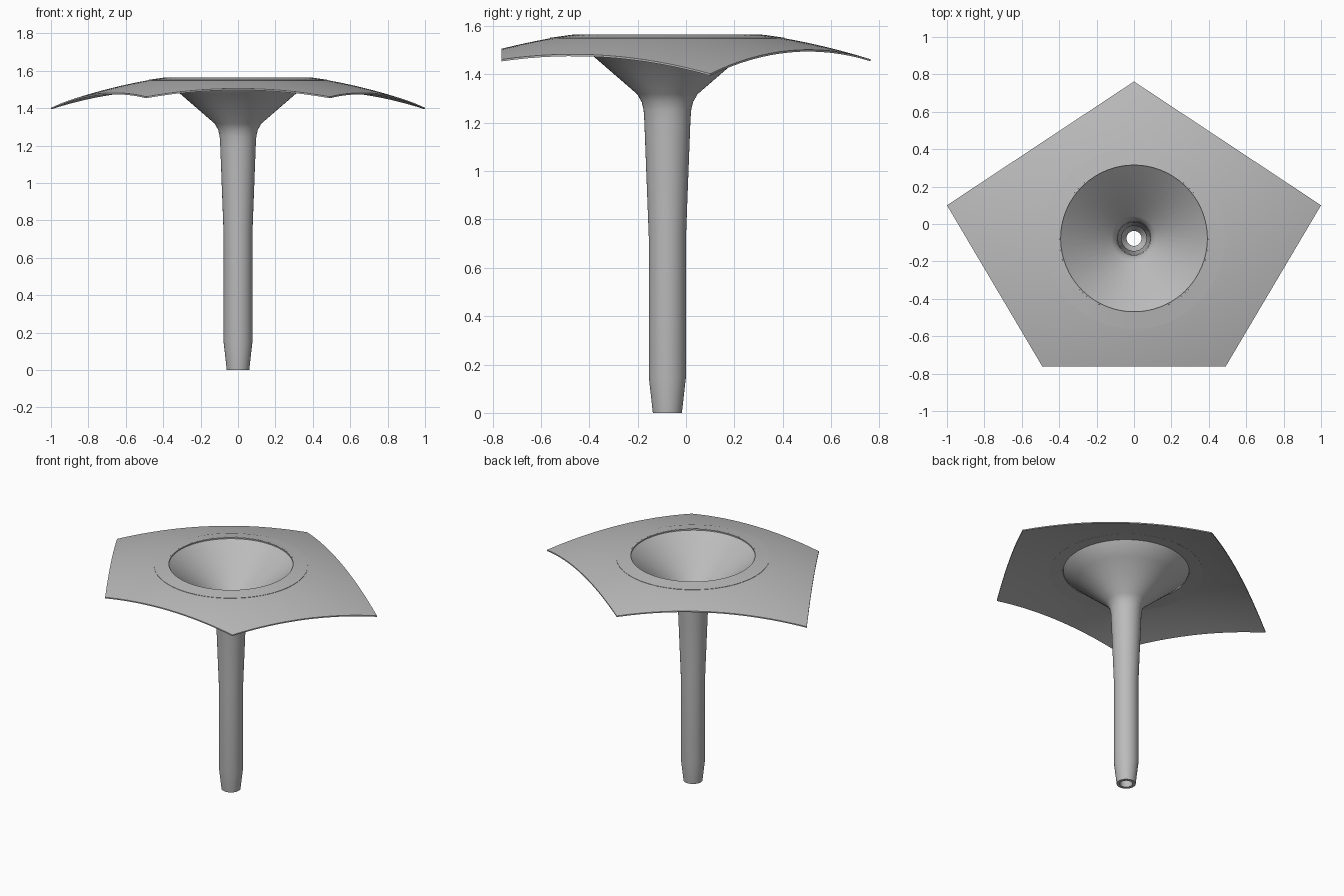
import bpy
import bmesh
from math import sin, cos, pi
from mathutils import Vector

cube = bpy.data.objects.get("Cube")
if cube:
    bpy.data.objects.remove(cube)

HUB = Vector((0, -0.077))      # axis of the funnel and stem
SEGMENTS = 48

grey = bpy.data.materials.new("plain grey")
grey.use_nodes = True
colour = (0.5, 0.5, 0.5, 1)
grey.diffuse_color = colour
grey.node_tree.nodes["Principled BSDF"].inputs["Base Color"].default_value = colour


def finish(name, bm):
    bmesh.ops.recalc_face_normals(bm, faces=bm.faces)
    mesh = bpy.data.meshes.new(name)
    bm.to_mesh(mesh)
    bm.free()
    mesh.materials.append(grey)
    obj = bpy.data.objects.new(name, mesh)
    bpy.context.collection.objects.link(obj)
    bpy.ops.object.select_all(action="DESELECT")
    obj.select_set(True)
    bpy.context.view_layer.objects.active = obj
    bpy.ops.object.shade_smooth_by_angle(angle=0.5)
    return obj


def skin(bm, rings):
    """Join a closed loop of rings with quads."""
    for a, b in zip(rings, rings[1:] + rings[:1]):
        n = len(a)
        for i in range(n):
            j = (i + 1) % n
            bm.faces.new((a[i], a[j], b[j], b[i]))


def lathe(name, profile):
    """Revolve a closed (radius, height) profile about the hub."""
    bm = bmesh.new()
    rings = []
    for r, z in profile:
        rings.append([bm.verts.new((HUB.x + r * cos(2 * pi * i / SEGMENTS),
                                    HUB.y + r * sin(2 * pi * i / SEGMENTS), z))
                      for i in range(SEGMENTS)])
    skin(bm, rings)
    return finish(name, bm)


# Hollow stem flaring into a funnel: outside going up, inside going down
outer = [(0.06, 0), (0.077, 0.15), (0.077, 0.73), (0.095, 1.2), (0.098, 1.25),
         (0.106, 1.285), (0.125, 1.318), (0.31, 1.478), (0.395, 1.55)]
inner = [(0.4, 1.562), (0.12, 1.325), (0.098, 1.3), (0.09, 1.27), (0.086, 1.2),
         (0.067, 0.73), (0.067, 0.16), (0.04, 0.12), (0.04, 0)]
lathe("funnel_and_stem", outer + inner)

# Low bevelled collar around the funnel mouth
lathe("funnel_collar", [(0.398, 1.55), (0.4, 1.563), (0.485, 1.551), (0.485, 1.54)])

# Thin domed five-sided canopy with a round opening
corners = [Vector(c) for c in ((0, 0.762), (1, 0.1), (0.49, -0.762),
                               (-0.49, -0.762), (-1, 0.1))]
STEPS, RINGS, THICKNESS = 16, 12, 0.008
edge = [a.lerp(b, i / STEPS) - HUB
        for a, b in zip(corners, corners[1:] + corners[:1]) for i in range(STEPS)]


def canopy_ring(bm, t, lift):
    ring = []
    for rim in edge:
        p = (rim.normalized() * 0.392).lerp(rim, t)
        z = 1.584 - 0.184 * p.length_squared + lift
        ring.append(bm.verts.new((p.x + HUB.x, p.y + HUB.y, z)))
    return ring


bm = bmesh.new()
steps = [k / RINGS for k in range(RINGS + 1)]
skin(bm, [canopy_ring(bm, t, THICKNESS) for t in steps]
     + [canopy_ring(bm, t, 0) for t in reversed(steps)])
finish("canopy", bm)
